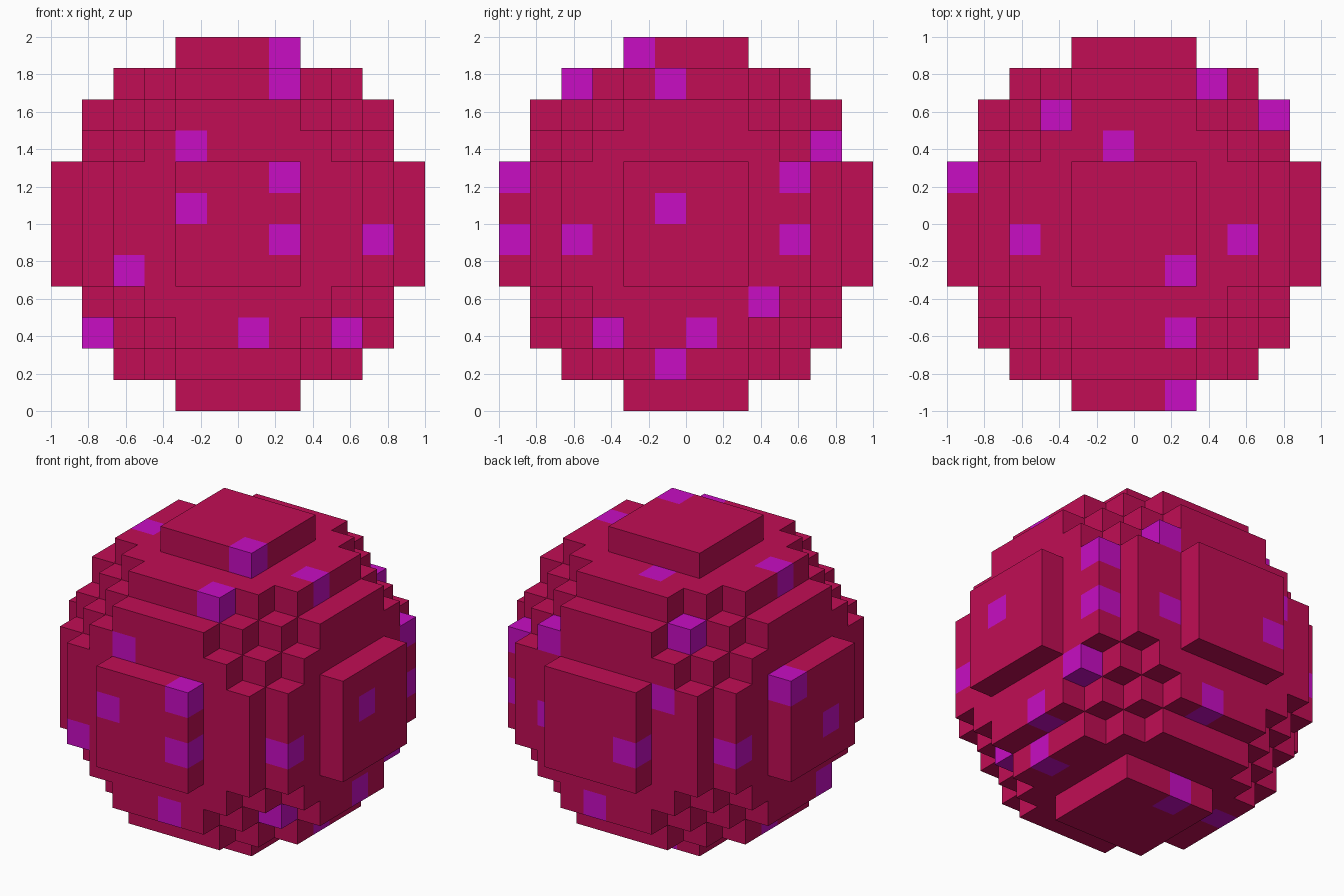
import bpy, bmesh
from mathutils import Vector

if "Cube" in bpy.data.objects:
    bpy.data.objects.remove(bpy.data.objects["Cube"])

N = 6               # voxels per half width
S = 1.0 / N         # voxel size


def material(name, rgb):
    m = bpy.data.materials.new(name)
    m.diffuse_color = (*rgb, 1.0)
    m.use_nodes = True
    m.node_tree.nodes["Principled BSDF"].inputs["Base Color"].default_value = m.diffuse_color
    return m


# Magenta voxels (x, y, z index); every other voxel is crimson
SPECKS = {
    (1, -2, 11), (1, -4, 10), (-2, -5, 8), (1, -6, 7), (-2, -6, 6),
    (1, -6, 5), (4, -4, 5), (-4, -5, 4), (-5, -2, 2), (0, -5, 2),
    (3, -3, 2), (3, -1, 10), (2, 4, 8), (4, 3, 7), (5, -1, 6),
    (4, 3, 5), (4, 2, 3), (4, 0, 2), (3, -1, 1), (-3, 3, 9),
    (-1, 2, 10), (-6, 1, 7), (-4, -1, 10), (2, 4, 5), (-3, 4, 7),
    (-2, 5, 5), (-5, 3, 5), (-6, -1, 5), (0, 4, 2), (-4, 0, 1),
    (-1, 1, 0),
}


def inside(i, j, k):
    """Voxel centre lies within the ball."""
    return (i + .5) ** 2 + (j + .5) ** 2 + (k + .5 - N) ** 2 <= N * N


# Voxel ball: only the exposed faces of each voxel
bm = bmesh.new()
corners = {}


def vert(p):
    if p not in corners:
        corners[p] = bm.verts.new(Vector(p) * S)
    return corners[p]


for i in range(-N, N):
    for j in range(-N, N):
        for k in range(2 * N):
            if not inside(i, j, k):
                continue
            cell = (i, j, k)
            for axis in range(3):
                u, v = (axis + 1) % 3, (axis + 2) % 3
                for side in (0, 1):
                    near = list(cell)
                    near[axis] += 2 * side - 1
                    if inside(*near):
                        continue
                    quad = []
                    for du, dv in ((0, 0), (1, 0), (1, 1), (0, 1)):
                        p = list(cell)
                        p[axis] += side
                        p[u] += du
                        p[v] += dv
                        quad.append(vert(tuple(p)))
                    face = bm.faces.new(quad if side else quad[::-1])
                    face.material_index = int(cell in SPECKS)

mesh = bpy.data.meshes.new("voxel_ball")
bm.to_mesh(mesh)
bm.free()
mesh.materials.append(material("crimson", (0.533, 0.004, 0.089)))
mesh.materials.append(material("magenta", (0.578, 0.004, 0.546)))
ball = bpy.data.objects.new("voxel_ball", mesh)
bpy.context.collection.objects.link(ball)
